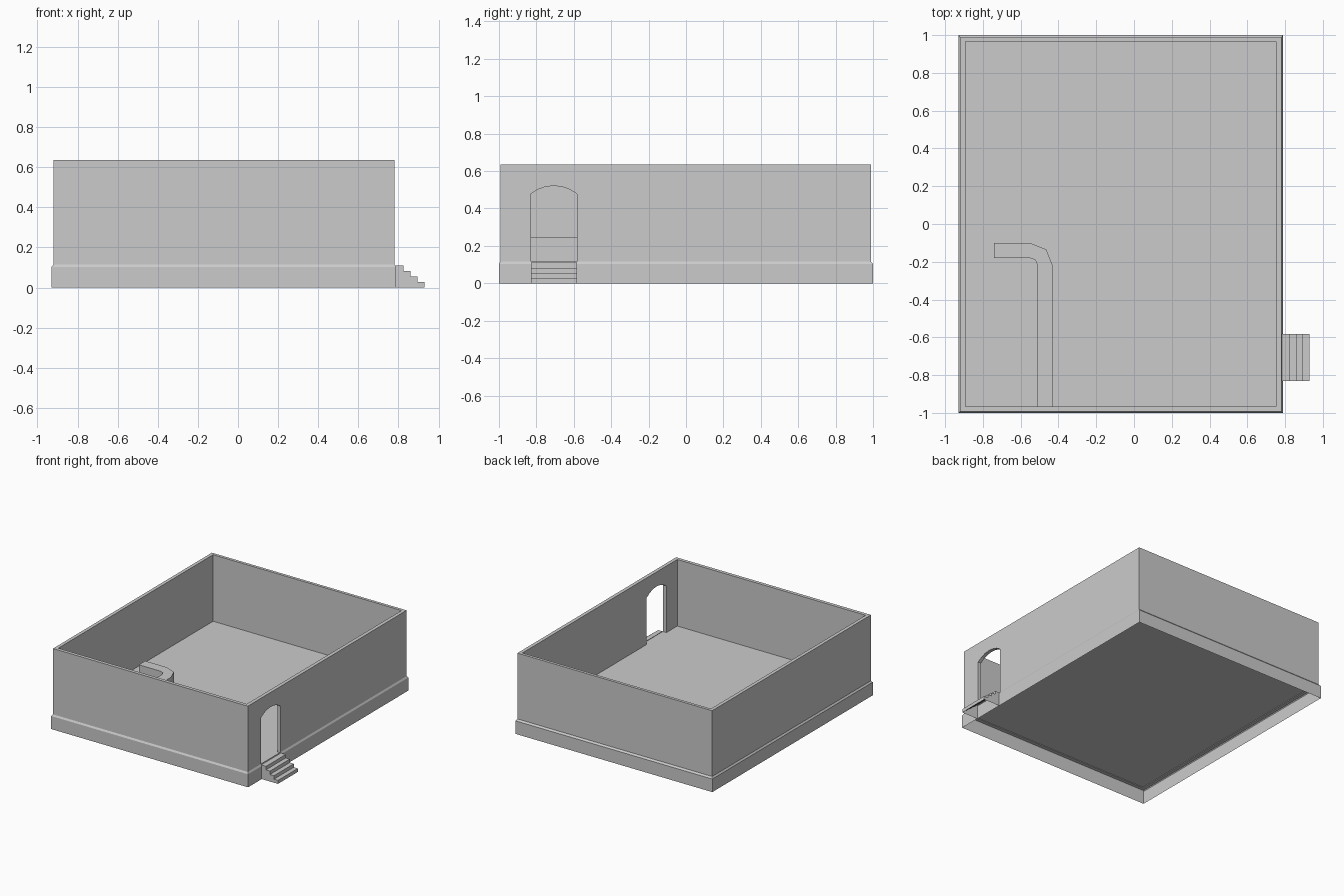
import bpy, bmesh, math

if "Cube" in bpy.data.objects:
    bpy.data.objects.remove(bpy.data.objects["Cube"])

FLOOR, TOP = 0.11, 0.635
DOOR_Y0, DOOR_Y1 = -0.83, -0.583


def finish(name, bm, closed=True):
    if closed:
        bmesh.ops.recalc_face_normals(bm, faces=bm.faces)
    me = bpy.data.meshes.new(name)
    bm.to_mesh(me)
    bm.free()
    ob = bpy.data.objects.new(name, me)
    bpy.context.collection.objects.link(ob)
    return ob


def prism(name, pts, vec, skip=None):
    """Extrude a closed 3D outline along vec; skip(face) drops hidden faces."""
    bm = bmesh.new()
    face = bm.faces.new([bm.verts.new(p) for p in pts])
    ext = bmesh.ops.extrude_face_region(bm, geom=[face], use_keep_orig=True)
    bmesh.ops.translate(bm, vec=vec, verts=[v for v in ext["geom"] if isinstance(v, bmesh.types.BMVert)])
    bmesh.ops.recalc_face_normals(bm, faces=bm.faces)
    if skip:
        bmesh.ops.delete(bm, geom=[f for f in bm.faces if skip(f)], context="FACES")
    return finish(name, bm, False)


def rect_loops(name, loops, cyclic):
    """Bridge rectangles given as (x0, x1, y0, y1, z)."""
    bm = bmesh.new()
    rings = [[bm.verts.new(p) for p in ((a, c, z), (b, c, z), (b, d, z), (a, d, z))]
             for a, b, c, d, z in loops]
    n = len(rings)
    for i in range(n if cyclic else n - 1):
        lo, hi = rings[i], rings[(i + 1) % n]
        for j in range(4):
            k = (j + 1) % 4
            bm.faces.new((lo[j], lo[k], hi[k], hi[j]))
    return finish(name, bm, cyclic)


# Room walls: a hollow rectangular ring
outer = (-0.92, 0.78, -0.992, 0.988)
inner = (-0.893, 0.752, -0.965, 0.965)
base = FLOOR - 0.005
walls = rect_loops("walls", [(*outer, base), (*outer, TOP), (*inner, TOP), (*inner, base)], True)

# Arched doorway cut through the right wall
half, mid, spring, rise = (DOOR_Y1 - DOOR_Y0) / 2, (DOOR_Y0 + DOOR_Y1) / 2, 0.478, 0.043
arc_r = (half ** 2 + rise ** 2) / (2 * rise)
sweep = math.asin(half / arc_r)
arch = [(0.6, mid + arc_r * math.sin(sweep * t / 3),
         spring + rise - arc_r + arc_r * math.cos(sweep * t / 3)) for t in range(-3, 4)]
cutter = prism("door_cutter", [(0.6, DOOR_Y0, 0.0)] + arch + [(0.6, DOOR_Y1, 0.0)], (0.4, 0, 0))
cutter.hide_render = True
cut = walls.modifiers.new("doorway", "BOOLEAN")
cut.operation, cut.solver, cut.object = "DIFFERENCE", "EXACT", cutter
bpy.context.view_layer.objects.active = walls
bpy.ops.object.modifier_apply(modifier=cut.name)
bpy.data.objects.remove(cutter)

# Plinth skirt with a bevelled top, open underneath
skirt = (-0.93, 0.788, -1.0, 1.0)
rect_loops("plinth", [(*skirt, 0.0), (*skirt, 0.103), (*outer, 0.116)], False)

# Floor sheet
bm = bmesh.new()
x0, x1, y0, y1 = outer
bm.faces.new([bm.verts.new((x, y, FLOOR)) for x, y in ((x0, y0), (x1, y0), (x1, y1), (x0, y1))])
finish("floor", bm, False)

# Entrance steps, open underneath and against the plinth
steps = [(0.78, 0.0)]
for i in range(4):
    z = FLOOR * (4 - i) / 4
    left = 0.78 if i == 0 else 0.79 + 0.035 * i
    steps += [(left, z), (0.825 + 0.035 * i, z)]
steps.append((0.93, 0.0))
prism("entrance_steps", [(x, DOOR_Y0, z) for x, z in steps], (0, DOOR_Y1 - DOOR_Y0, 0),
      lambda f: f.normal.z < -0.9 or f.normal.x < -0.9)

# L-shaped counter with a rounded corner
counter = [(-0.43, -0.965), (-0.43, -0.22), (-0.465, -0.135), (-0.55, -0.10), (-0.74, -0.10),
           (-0.74, -0.18), (-0.55, -0.18), (-0.522, -0.191), (-0.51, -0.22), (-0.51, -0.965)]
prism("counter", [(x, y, FLOOR) for x, y in counter], (0, 0, 0.135), lambda f: f.normal.z < -0.9)
